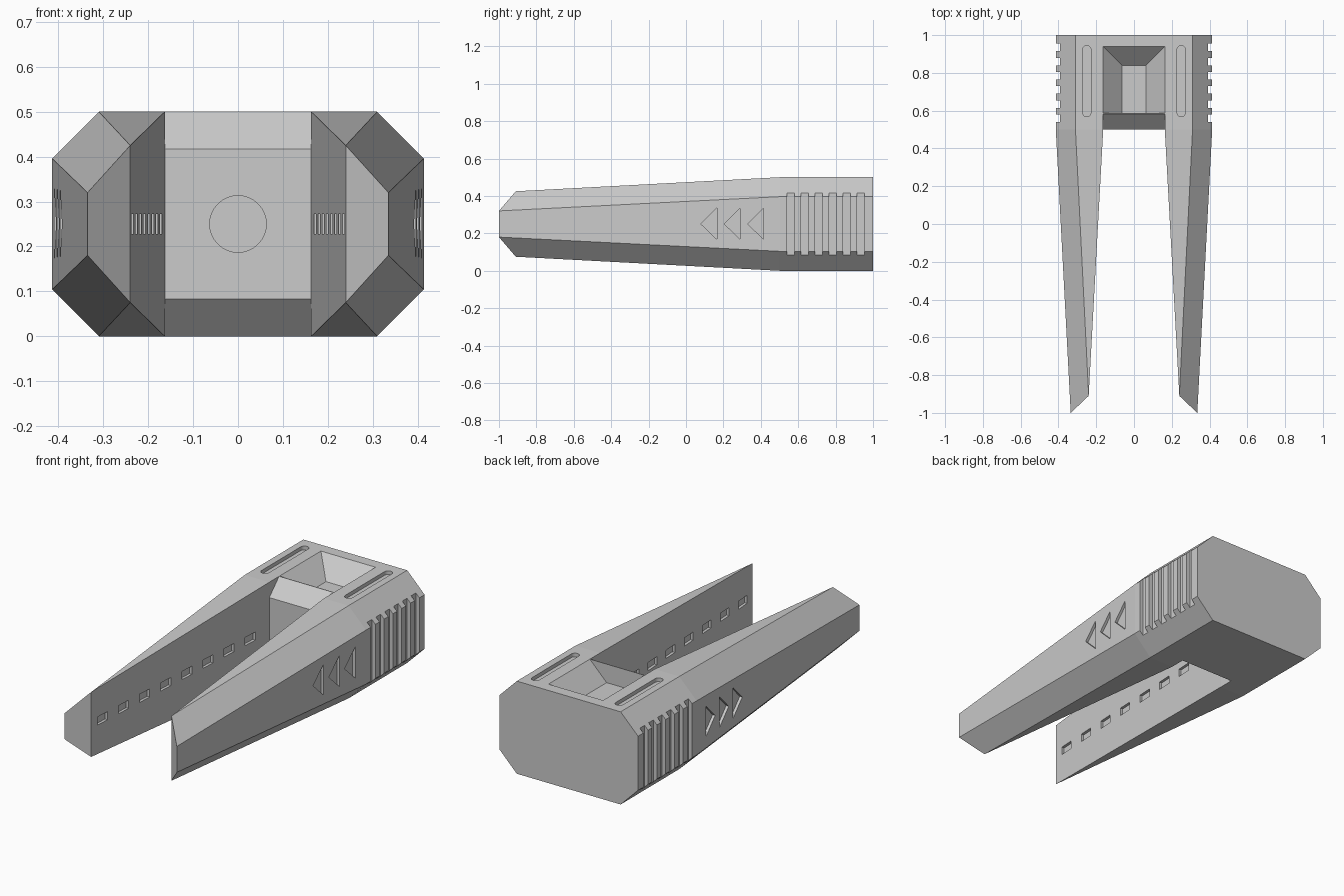
import bpy, bmesh, math
from mathutils import Vector

if "Cube" in bpy.data.objects:
    bpy.data.objects.remove(bpy.data.objects["Cube"])

grey = bpy.data.materials.new("light_grey")
grey.use_nodes = True
grey.diffuse_color = (0.6, 0.6, 0.6, 1)
grey.node_tree.nodes["Principled BSDF"].inputs["Base Color"].default_value = (0.6, 0.6, 0.6, 1)


def solid(name, hulls):
    """One object made of the convex hull of each point list."""
    bm = bmesh.new()
    for pts in hulls:
        part = bmesh.new()
        for p in pts:
            part.verts.new(p)
        bmesh.ops.convex_hull(part, input=part.verts)
        bmesh.ops.dissolve_limit(part, angle_limit=0.01, verts=part.verts, edges=part.edges)
        bmesh.ops.recalc_face_normals(part, faces=part.faces)
        tmp = bpy.data.meshes.new("tmp")
        part.to_mesh(tmp)
        part.free()
        bm.from_mesh(tmp)
        bpy.data.meshes.remove(tmp)
    mesh = bpy.data.meshes.new(name)
    bm.to_mesh(mesh)
    bm.free()
    mesh.materials.append(grey)
    obj = bpy.data.objects.new(name, mesh)
    bpy.context.collection.objects.link(obj)
    return obj


def carve(obj, hulls):
    """Cut the hulls out of the object, then drop the cutter."""
    cutter = solid("cutter", hulls)
    cutter.hide_render = True
    mod = obj.modifiers.new("carve", "BOOLEAN")
    mod.operation, mod.solver, mod.object = "DIFFERENCE", "EXACT", cutter
    bpy.ops.object.select_all(action="DESELECT")
    obj.select_set(True)
    bpy.context.view_layer.objects.active = obj
    bpy.ops.object.modifier_apply(modifier=mod.name)
    bpy.data.objects.remove(cutter)
    bpy.ops.object.shade_smooth_by_angle(angle=math.radians(25))


def box(x0, x1, y0, y1, z0, z1):
    return [(x, y, z) for x in (x0, x1) for y in (y0, y1) for z in (z0, z1)]


def circle(r, n=32):
    return [(r * math.cos(i * math.tau / n), r * math.sin(i * math.tau / n)) for i in range(n)]


# Eight-sided base block
octagon = [(s * x, z) for s in (1, -1) for x, z in
           ((0.31, 0), (0.414, 0.104), (0.414, 0.396), (0.31, 0.5))]
base = solid("base_block", [[(x, y, z) for x, z in octagon for y in (0.5, 1)]])

# Sloped pocket in the top, round socket in the front
cuts = [[(sx * w, y, z) for sx in (1, -1)
         for w, z, ends in ((0.063, 0.4, (0.587, 0.84)), (0.173, 0.51, (0.587, 0.95)))
         for y in ends],
        [(x, y, z + 0.25) for x, z in circle(0.063) for y in (0.45, 0.7)]]

# Bevels on the upper and lower front edges
for flip in (1, -1):
    cuts.append([(x, y, 0.25 + flip * z) for x in (-0.163, 0.163)
                 for y, z in ((0.49, 0.157), (0.49, 0.262), (0.595, 0.262))])

# Side grip grooves and rounded slots in the top
for s in (1, -1):
    for i in range(6):
        y = 0.54 + 0.075 * i
        cuts.append(box(s * 0.393, s * 0.45, y, y + 0.04, 0.05, 0.45))
    cuts.append([(s * 0.25 + x, c + y, z) for x, y in circle(0.022, 24)
                 for c in (0.59, 0.923) for z in (0.48, 0.52)])
carve(base, cuts)


def outer_x(y):
    return 0.414 + (y - 0.5) * 0.0527


def inner_x(y):
    return 0.163 + (0.5 - y) * 0.0546


# Tapered prongs
for s, side in ((1, "left"), (-1, "right")):
    pts = []
    for f in (1, -1):
        for x, y, h in ((0.163, 0.5, 0.25), (0.31, 0.5, 0.25), (0.414, 0.5, 0.146),
                        (0.24, -0.91, 0.175), (0.335, -1, 0.07)):
            pts.append((s * x, y, 0.25 + f * h))
    prong = solid(side + "_prong", [pts])
    cuts = []
    # Arrow marks on the outside
    for i in range(3):
        y = 0.08 + 0.125 * i
        cuts.append([(s * (outer_x(py) + d), py, pz) for d in (-0.015, 0.03)
                     for py, pz in ((y, 0.25), (y + 0.085, 0.168), (y + 0.085, 0.335))])
    # Row of notches on the inside
    for i in range(8):
        y = -0.82 + 0.167 * i
        cuts.append([(s * (inner_x(py) + d), py, pz) for d in (-0.03, 0.015)
                     for py in (y - 0.04, y + 0.04) for pz in (0.228, 0.272)])
    carve(prong, cuts)
